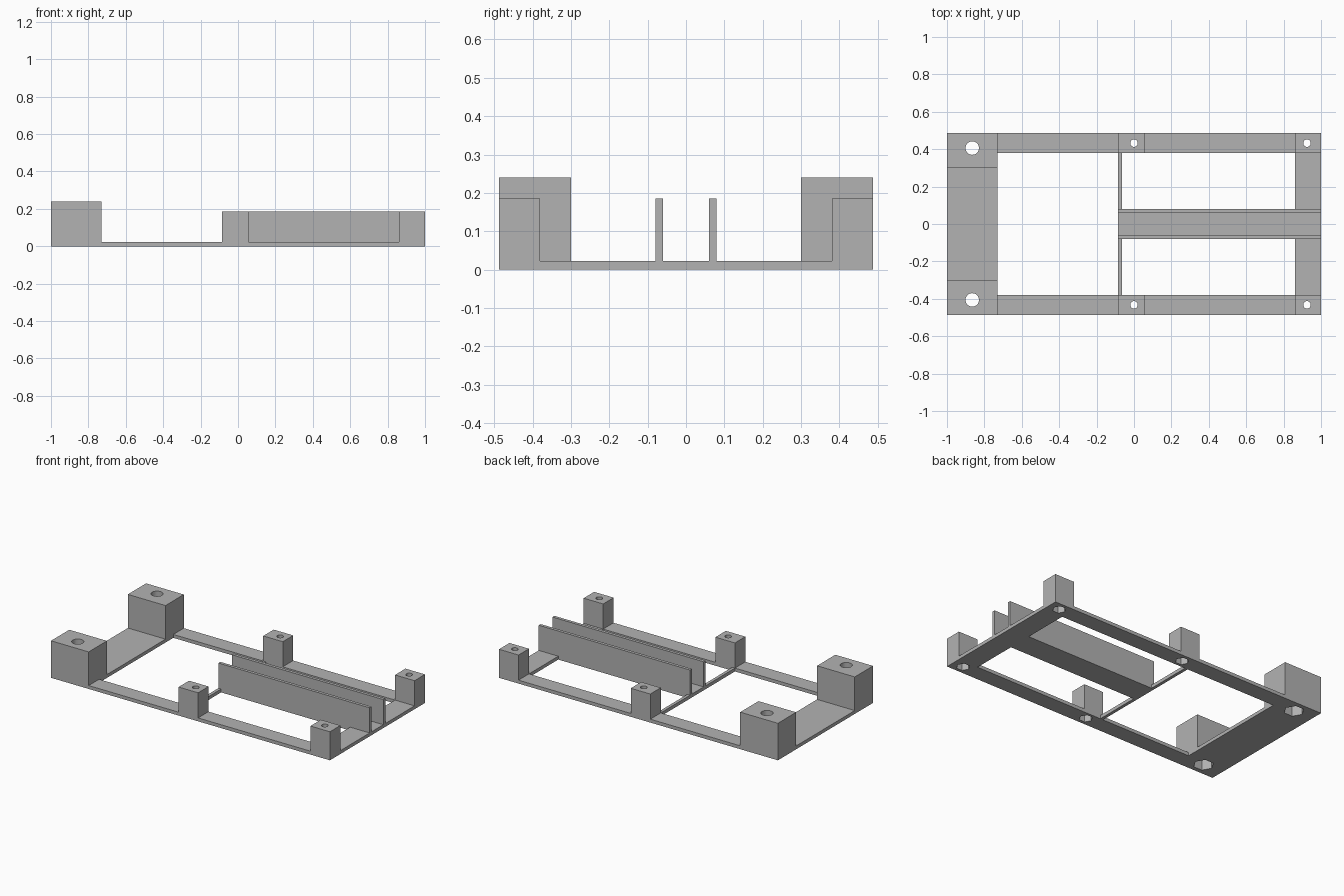
import bpy
import math

cube = bpy.data.objects.get("Cube")
if cube:
    bpy.data.objects.remove(cube, do_unlink=True)

GREY = (0.45, 0.45, 0.45, 1)
grey = bpy.data.materials.new("plain grey")
grey.use_nodes = True
grey.diffuse_color = GREY
grey.node_tree.nodes["Principled BSDF"].inputs["Base Color"].default_value = GREY

BASE = 0.022     # base thickness
HALF = 0.487     # half depth of the frame
RAIL = 0.38      # inner edge of the side rails
FIN = 0.08       # outer face of the centre fins
MID = -0.085     # where the centre tray starts
POST = 0.185     # height of small posts and fins


def box(name, x0, x1, y0, y1, z0, z1):
    bpy.ops.mesh.primitive_cube_add(
        size=1, location=((x0 + x1) / 2, (y0 + y1) / 2, (z0 + z1) / 2))
    ob = bpy.context.object
    ob.name = name
    ob.scale = (x1 - x0, y1 - y0, z1 - z0)
    bpy.ops.object.transform_apply(location=True, rotation=False, scale=True)
    ob.data.materials.append(grey)
    return ob


def prism(sides, radius, x, y, z0, z1):
    # First corner points along +x
    bpy.ops.mesh.primitive_cylinder_add(
        vertices=sides, radius=radius, depth=z1 - z0,
        location=(x, y, (z0 + z1) / 2), rotation=(0, 0, math.pi / 2))
    ob = bpy.context.object
    ob.data.materials.append(grey)
    return ob


def cut(target, cutter):
    mod = target.modifiers.new("cut", "BOOLEAN")
    mod.operation = "DIFFERENCE"
    mod.solver = "EXACT"
    mod.object = cutter
    bpy.context.view_layer.objects.active = target
    bpy.ops.object.modifier_apply(modifier=mod.name)


def discard(ob):
    bpy.data.objects.remove(ob, do_unlink=True)


# Base frame: slab with one full opening and two half openings
base = box("base_frame", -1, 1, -HALF, HALF, 0, BASE)
for x0, x1, y0, y1 in ((-0.73, MID, -RAIL, RAIL),
                       (MID + 0.02, 0.86, FIN, RAIL),
                       (MID + 0.02, 0.86, -RAIL, -FIN)):
    opening = box("opening", x0, x1, y0, y1, -0.1, 0.1)
    cut(base, opening)
    discard(opening)

# Posts: name, x range, inner y, top, hole x, hole y, hole radius, nut radius
posts = (
    ("large_post", -1, -0.73, 0.30, 0.24, -0.865, 0.406, 0.036, 0.06),
    ("middle_post", MID, 0.055, RAIL, POST, 0, 0.432, 0.02, 0.04),
    ("end_post", 0.86, 1, RAIL, POST, 0.925, 0.432, 0.02, 0.04),
)
for side, label in ((-1, "front"), (1, "back")):
    for name, x0, x1, y_in, top, hx, hy, hole, nut in posts:
        y0, y1 = sorted((side * y_in, side * HALF))
        post = box(f"{label}_{name}", x0, x1, y0, y1, BASE, top)
        # Screw hole all the way through, hexagonal nut pocket underneath
        for cutter in (prism(32, hole, hx, side * hy, -0.1, 0.4),
                       prism(6, nut, hx, side * hy, -0.1, 0.07)):
            cut(post, cutter)
            cut(base, cutter)
            discard(cutter)
    # Upright fin along the centre strip
    y0, y1 = sorted((side * 0.06, side * FIN))
    box(f"{label}_fin", MID, 1, y0, y1, BASE, POST)
